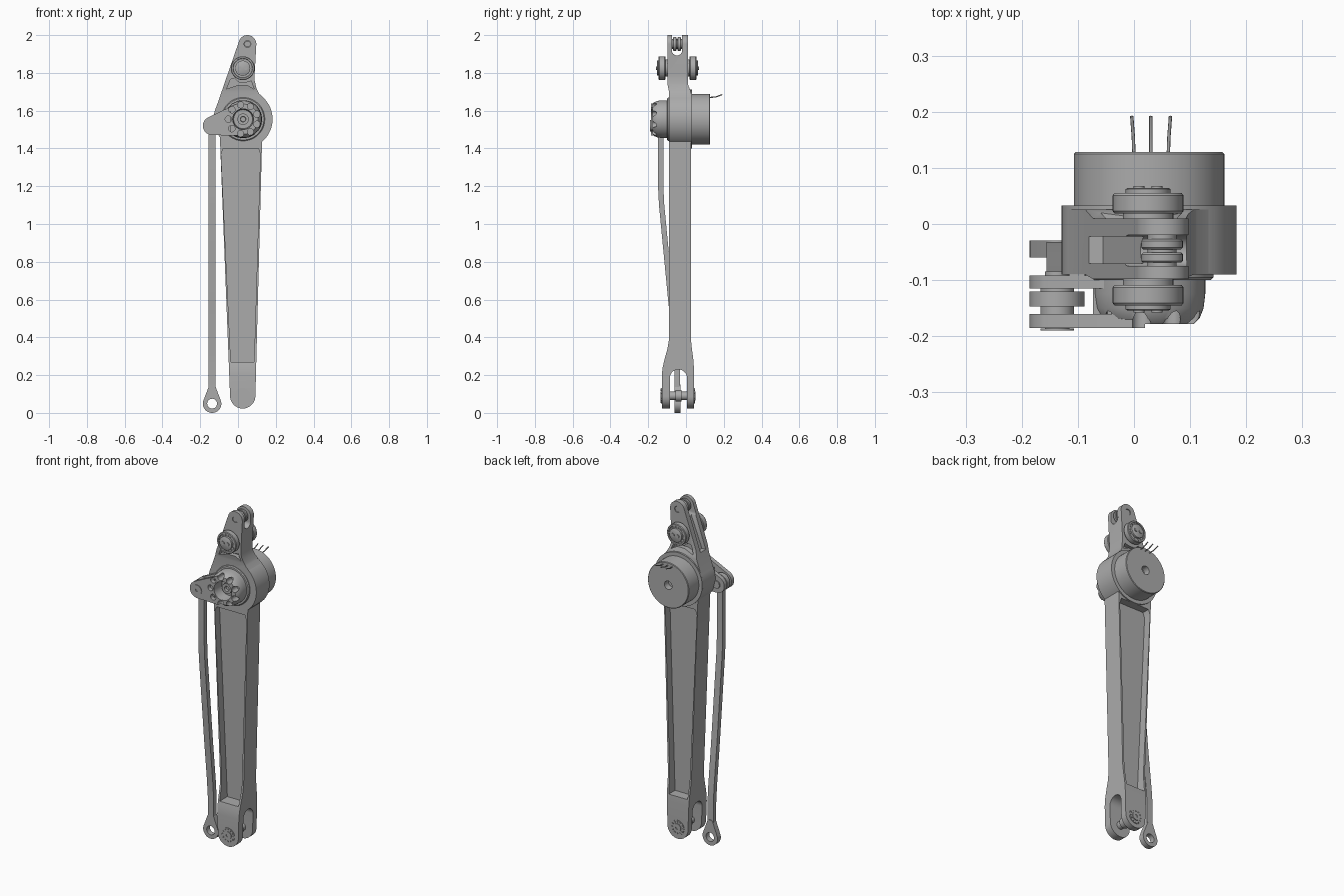
import bpy, bmesh, math
from math import cos, sin, radians, pi

if "Cube" in bpy.data.objects:
    bpy.data.objects.remove(bpy.data.objects["Cube"], do_unlink=True)

grey = bpy.data.materials.new("machined_grey")
grey.use_nodes = True
grey.diffuse_color = (0.41, 0.41, 0.41, 1)
grey.node_tree.nodes["Principled BSDF"].inputs["Base Color"].default_value = (0.41, 0.41, 0.41, 1)


def arc(x, z, r, a0, a1, n=24):
    steps = [radians(a0 + (a1 - a0) * i / n) for i in range(n + 1)]
    return [(x + r * cos(a), z + r * sin(a)) for a in steps]


def prism(name, pts, lo, hi, axis="Y"):
    """Extrude an (x,z) outline along y, or a (y,z) outline along x."""
    bm = bmesh.new()
    place = (lambda p: (p[0], lo, p[1])) if axis == "Y" else (lambda p: (lo, p[0], p[1]))
    face = bm.faces.new([bm.verts.new(place(p)) for p in pts])
    new = bmesh.ops.extrude_face_region(bm, geom=[face])["geom"]
    move = (0, hi - lo, 0) if axis == "Y" else (hi - lo, 0, 0)
    bmesh.ops.translate(bm, vec=move, verts=[g for g in new if isinstance(g, bmesh.types.BMVert)])
    bmesh.ops.recalc_face_normals(bm, faces=bm.faces)
    mesh = bpy.data.meshes.new(name)
    bm.to_mesh(mesh)
    bm.free()
    mesh.materials.append(grey)
    ob = bpy.data.objects.new(name, mesh)
    bpy.context.collection.objects.link(ob)
    return ob


def disc(name, x, z, r, lo, hi, n=48):
    return prism(name, arc(x, z, r, 0, 360 - 360 / n, n - 1), lo, hi)


def lathe(name, x, z, profile, n=48):
    """Spin (radius, y) points around a y axis."""
    bm = bmesh.new()
    rings = [[bm.verts.new((x + r * cos(2 * pi * i / n), y, z + r * sin(2 * pi * i / n)))
              for i in range(n)] for r, y in profile]
    for a, b in zip(rings, rings[1:]):
        for i in range(n):
            j = (i + 1) % n
            bm.faces.new((a[i], a[j], b[j], b[i]))
    bm.faces.new(rings[0])
    bm.faces.new(rings[-1])
    bmesh.ops.recalc_face_normals(bm, faces=bm.faces)
    mesh = bpy.data.meshes.new(name)
    bm.to_mesh(mesh)
    bm.free()
    mesh.materials.append(grey)
    ob = bpy.data.objects.new(name, mesh)
    bpy.context.collection.objects.link(ob)
    return ob


def combine(ob, tools, operation="DIFFERENCE"):
    bpy.context.view_layer.objects.active = ob
    for tool in tools:
        mod = ob.modifiers.new("cut", "BOOLEAN")
        mod.operation, mod.solver, mod.object = operation, "EXACT", tool
        bpy.ops.object.modifier_apply(modifier=mod.name)
        bpy.data.objects.remove(tool, do_unlink=True)


def hull(x0, z0, r0, x1, z1, r1):
    """Outline of two circles joined by their common tangents."""
    d = math.degrees(math.atan2(z1 - z0, x1 - x0))
    t = math.degrees(math.acos((r0 - r1) / math.hypot(x1 - x0, z1 - z0)))
    return arc(x0, z0, r0, d + t, d + 360 - t) + arc(x1, z1, r1, d - t, d + t)


MX, MZ = 0.027, 1.555       # motor axis
AX, AZ = 0.025, 0.09        # lower axle
RX, RZ = 0.025, 1.825       # upper roller axis
TX, TZ = 0.05, 1.953        # top pin
PX, PZ = -0.137, 1.52       # lever pin

# Main link: front outline crossed with side profile
outline = (arc(AX, AZ, 0.067, 182, 358)
           + arc(MX, MZ, 0.156, -50, 42)
           + [(0.112, 1.69), (0.097, 1.72), (0.088, 1.76), (0.088, 1.79)]
           + arc(TX, TZ, 0.047, 0, 164)
           + arc(MX, MZ, 0.156, 155, 218))
link = prism("main_link", outline, -0.2, 0.2)
side = [(-0.128, 0), (-0.128, 0.2), (-0.124, 0.24), (-0.112, 0.29), (-0.098, 0.34), (-0.09, 0.39),
        (-0.09, 1.7), (-0.098, 1.74), (-0.098, 2.05), (0.01, 2.05), (0.01, 1.74), (0.026, 1.7),
        (0.026, 0.39), (0.031, 0.34), (0.038, 0.29), (0.042, 0.24), (0.042, 0)]
combine(link, [prism("side_profile", side, -0.5, 0.5, "X")], "INTERSECT")

# Lightening pockets, fork slots and neck groove
cuts = []
pocket = [(-0.038, 0.27), (0.085, 0.27), (0.118, 1.37), (0.108, 1.4), (-0.078, 1.4), (-0.089, 1.37)]
neck = [(-0.06, 1.715), (0.0, 1.735), (0.05, 1.735), (0.085, 1.715), (0.07, 1.757), (0.045, 1.75),
        (0.005, 1.75), (-0.02, 1.772), (-0.04, 1.765)]
for lo, hi in ((-0.2, -0.045), (-0.019, 0.2)):
    cuts.append(prism("pocket_cutter", pocket, lo, hi))
for lo, hi in ((-0.2, -0.07), (-0.015, 0.2)):
    cuts.append(prism("neck_cutter", neck, lo, hi))
cuts.append(prism("lower_slot", [(0.005, -0.1)] + arc(-0.04, 0.185, 0.045, 0, 180) + [(-0.085, -0.1)],
                  -0.3, 0.3, "X"))
cuts.append(prism("upper_slot", [(-0.02, 2.1), (-0.075, 2.1)] + arc(-0.0475, 1.92, 0.0275, 180, 360),
                  -0.3, 0.3, "X"))
cuts.append(prism("groove_cutter", [(-0.2, 1.72), (-0.055, 1.72), (0.03, 1.94), (-0.2, 1.94)],
                  -0.07, -0.022))
cuts.append(disc("top_pin_hole", TX, TZ, 0.018, -0.2, 0.2, 24))
combine(link, cuts)

# Motor housing, motor body and output bearing
disc("motor_housing", MX, MZ, 0.156, -0.087, 0.033, 72)
motor = lathe("motor", MX, MZ, [(0.134, 0.02), (0.134, 0.125), (0.131, 0.128),
                                (0.025, 0.128), (0.025, 0.09)], 72)
lathe("output_bearing", MX, MZ, [(0.115, -0.08), (0.115, -0.095), (0.11, -0.1), (0.09, -0.1)], 64)

# Motor leads
for i, x in enumerate((0.0, 0.03, 0.061)):
    curve = bpy.data.curves.new("motor_lead", "CURVE")
    curve.dimensions, curve.bevel_depth, curve.bevel_resolution = "3D", 0.003, 2
    curve.use_fill_caps = True
    spline = curve.splines.new("POLY")
    spline.points.add(2)
    lean = (i - 1) * 0.004
    for p, co in zip(spline.points, ((x, 0.12, 1.67), (x + lean * 0.3, 0.155, 1.672), (x + lean, 0.192, 1.685))):
        p.co = (*co, 1)
    curve.materials.append(grey)
    bpy.context.collection.objects.link(bpy.data.objects.new("motor_lead", curve))

# Output hub: tapered cup with a ring of holes and side scallops
hub = lathe("output_hub", MX, MZ, [(0.1, -0.092), (0.1, -0.125), (0.097, -0.15), (0.09, -0.168),
                                   (0.08, -0.178), (0.055, -0.178), (0.05, -0.12)], 64)
ring = [(MX + 0.078 * cos(a), MZ + 0.078 * sin(a)) for a in (2 * pi * (i + 0.5) / 9 for i in range(9))]
lever_hull = hull(PX, PZ, 0.049, MX, MZ, 0.088)

# Crank lever: two plates joined by a web, merged with the hub
for lo, hi in ((-0.115, -0.092), (-0.185, -0.16)):
    plate = prism("lever_plate", lever_hull, lo, hi)
    trims = [disc("bore", MX, MZ, 0.055, -0.3, 0.0)]
    if hi < -0.15:
        trims.append(prism("trim", [(0.02, 1.3), (0.3, 1.3), (0.3, 1.8), (0.02, 1.8)], -0.3, 0.0))
    trims += [disc("hole", x, z, 0.017, -0.3, -0.13, 20) for x, z in ring]
    combine(plate, trims)
combine(hub, [disc("hole", x, z, 0.017, -0.3, -0.13, 20) for x, z in ring])
prism("lever_web", [(-0.073, 1.49), (-0.04, 1.483), (-0.04, 1.6), (-0.073, 1.58)], -0.162, -0.11)

# Hub centre shaft and its screws
lathe("hub_shaft", MX, MZ, [(0.03, -0.1), (0.03, -0.145), (0.015, -0.145), (0.013, -0.13)], 32)
for i in range(6):
    a = i * pi / 3
    disc("hub_screw", MX + 0.041 * cos(a), MZ + 0.041 * sin(a), 0.007, -0.126, -0.115, 12)

# Lever pin and washers
lathe("lever_pin", PX, PZ, [(0.022, -0.085), (0.022, -0.186), (0.03, -0.186), (0.03, -0.19), (0.008, -0.19),
                            (0.008, -0.184)], 32)

# Push rod: offset strap with an eye at each end
front = [(-0.148, 1.5), (-0.148, 1.2), (-0.143, 1.1), (-0.095, 0.6), (-0.068, 0.35), (-0.06, 0.25), (-0.06, 0.06)]
back = [(y + 0.028, z) for y, z in reversed(front)]
prism("push_rod", front + back, -0.156, -0.118, "X")
rod_top = disc("push_rod_upper_eye", PX, PZ, 0.049, -0.147, -0.12)
rod_low = prism("push_rod_lower_eye", hull(PX, 0.049, 0.049, PX, 0.13, 0.02), -0.06, -0.029)
for name in ("push_rod", "push_rod_lower_eye"):
    combine(bpy.data.objects[name], [disc("eye_bore", PX, 0.049, 0.026, -0.2, 0.1, 32)])
lathe("eye_washer", PX, PZ, [(0.03, -0.115), (0.03, -0.162)], 32)

# Lower axle with bearing faces on both prongs
disc("lower_axle", AX, AZ, 0.022, -0.125, 0.04, 32)
disc("axle_spacer", AX, AZ, 0.03, -0.055, -0.025, 32)


def bearing_face(name, x, z, r, y, out, count=12):
    """Raised cap with a ring of studs; out is -1 to the front, 1 to the back."""
    disc(name, x, z, r, y, y + out * 0.004, 40)
    for i in range(count):
        a = 2 * pi * i / count
        disc(name + "_stud", x + 0.8 * r * cos(a), z + 0.8 * r * sin(a), 0.1 * r,
             y, y + out * 0.007, 10)
    lathe(name + "_core", x, z, [(0.55 * r, y), (0.55 * r, y + out * 0.008), (0.2 * r, y + out * 0.008),
                                 (0.2 * r, y + out * 0.004)], 32)


bearing_face("axle_cap", AX, AZ, 0.043, -0.127, -1)
bearing_face("axle_cap", AX, AZ, 0.043, 0.041, 1)

# Guide rollers on both sides of the neck
for out, y in ((-1, -0.098), (1, 0.008)):
    s = lambda d: y + out * d
    lathe("guide_roller", RX, RZ, [(0.045, s(-0.01)), (0.045, s(0.011)), (0.06, s(0.011)), (0.063, s(0.015)),
                                   (0.063, s(0.043)), (0.06, s(0.047)), (0.052, s(0.047)), (0.05, s(0.042))], 48)
    lathe("roller_cap", RX, RZ, [(0.04, s(0.03)), (0.04, s(0.054)), (0.037, s(0.056))], 40)
    for i in range(14):
        a = 2 * pi * i / 14
        disc("roller_ball", RX + 0.046 * cos(a), RZ + 0.046 * sin(a), 0.005, s(0.04), s(0.046), 10)
    for dx in (-0.016, 0.016):
        disc("roller_screw", RX + dx, RZ, 0.01, s(0.05), s(0.06), 16)

# Twin pulleys on the top pin
disc("top_pin", TX, TZ, 0.017, -0.094, 0.006, 24)
for lo in (-0.069, -0.045):
    lathe("top_pulley", TX, TZ, [(0.034, lo), (0.037, lo + 0.003), (0.037, lo + 0.015), (0.034, lo + 0.018)], 40)
disc("pulley_spacer", TX, TZ, 0.026, -0.075, -0.02, 32)

# Smooth curved walls while keeping edges crisp
bpy.ops.object.select_all(action="DESELECT")
for ob in bpy.context.scene.objects:
    if ob.type == "MESH" and grey.name in ob.data.materials:
        ob.select_set(True)
        bpy.context.view_layer.objects.active = ob
bpy.ops.object.shade_smooth_by_angle(angle=radians(35))
